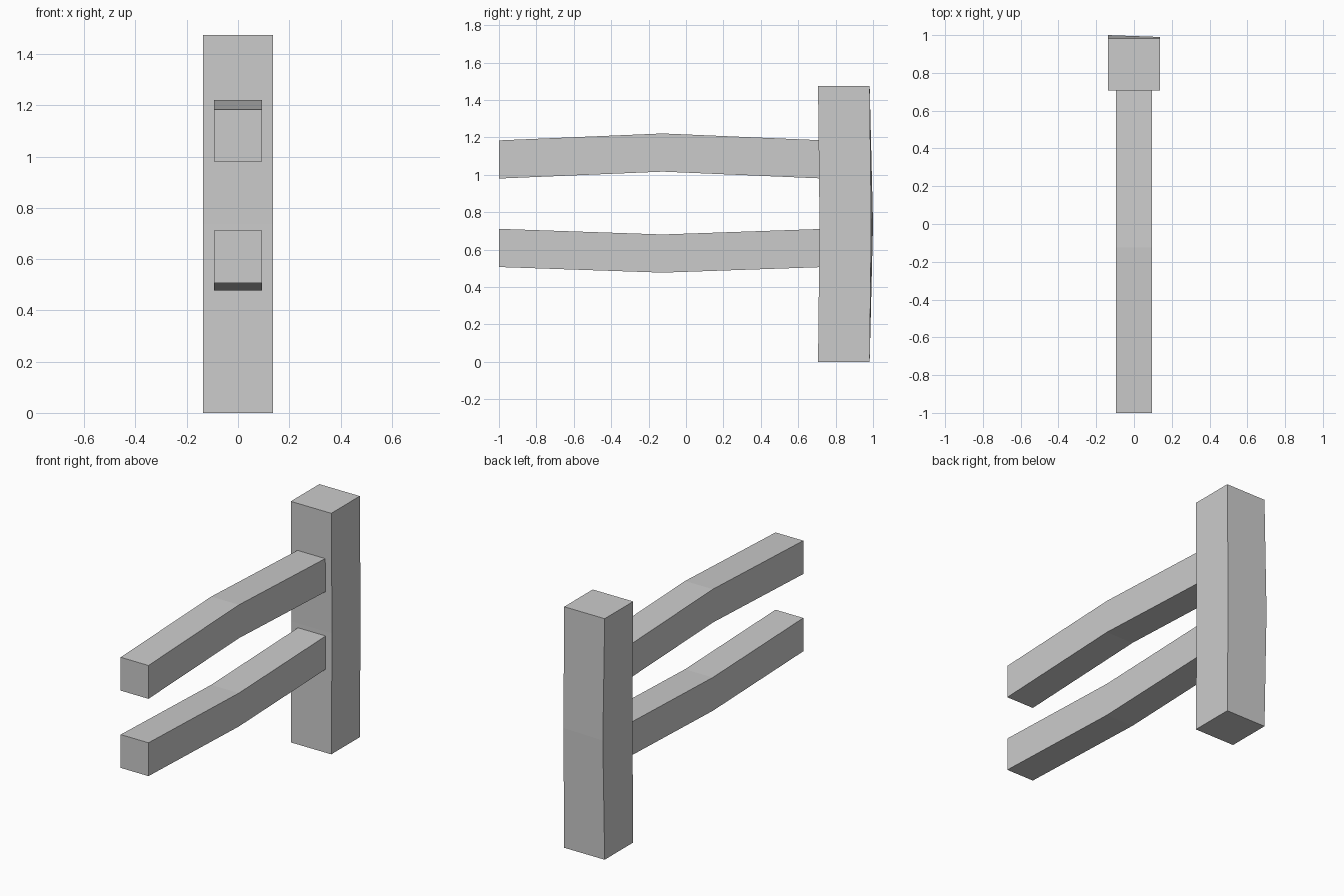
import bpy, bmesh

if "Cube" in bpy.data.objects:
    bpy.data.objects.remove(bpy.data.objects["Cube"])


def loft(name, rings):
    """Skin four-cornered sections into a closed, flat-shaded beam."""
    bm = bmesh.new()
    loops = [[bm.verts.new(p) for p in ring] for ring in rings]
    for a, b in zip(loops, loops[1:]):
        for i in range(4):
            j = (i + 1) % 4
            bm.faces.new((a[i], a[j], b[j], b[i]))
    bm.faces.new(loops[0])
    bm.faces.new(loops[-1])
    bmesh.ops.recalc_face_normals(bm, faces=bm.faces)
    mesh = bpy.data.meshes.new(name)
    bm.to_mesh(mesh)
    bm.free()
    obj = bpy.data.objects.new(name, mesh)
    bpy.context.collection.objects.link(obj)
    return obj


def post_ring(z, front, back_left, back_right):
    w = 0.137
    return [(-w, front, z), (w, front, z), (w, back_right, z), (-w, back_left, z)]


def rail_ring(y, z, w=0.094, h=0.204):
    return [(-w, y, z), (w, y, z), (w, y, z + h), (-w, y, z + h)]


# Upright post, bowed slightly backwards at mid height
loft("fence_post", [
    post_ring(0.0, 0.706, 0.982, 0.982),
    post_ring(0.737, 0.714, 1.0, 0.99),
    post_ring(1.475, 0.706, 0.982, 0.982),
])

# Two rails: the upper bows up, the lower sags down
for name, z_end, z_mid in (("upper_rail", 0.98, 1.017), ("lower_rail", 0.507, 0.477)):
    loft(name, [
        rail_ring(-1.0, z_end),
        rail_ring(-0.125, z_mid),
        rail_ring(0.74, z_end),
    ])
